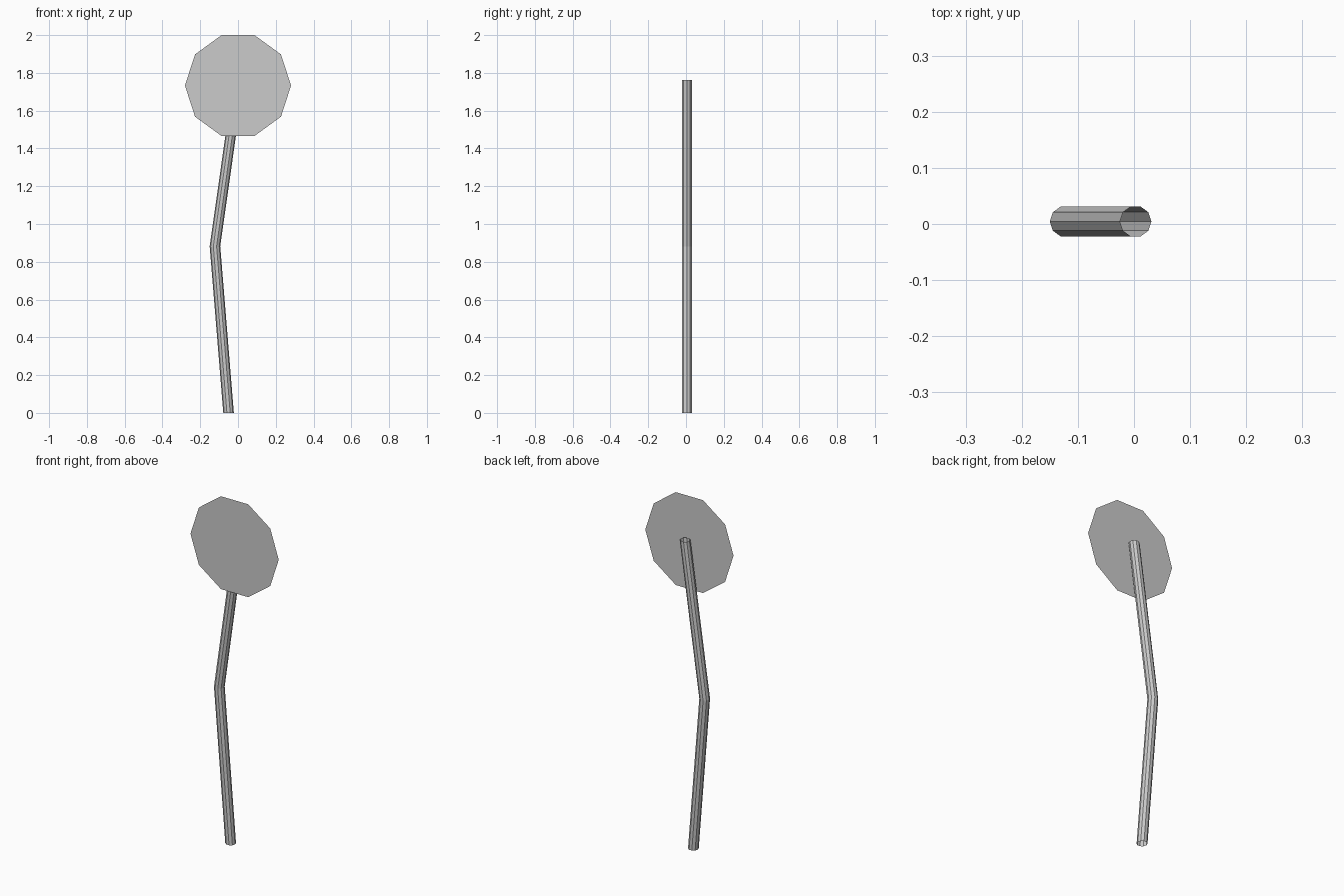
import bpy, bmesh
from math import pi
from mathutils import Matrix, Vector

if "Cube" in bpy.data.objects:
    bpy.data.objects.remove(bpy.data.objects["Cube"])

SIDES = 10


def finish(bm, name):
    mesh = bpy.data.meshes.new(name)
    bm.to_mesh(mesh)
    bm.free()
    obj = bpy.data.objects.new(name, mesh)
    bpy.context.collection.objects.link(obj)
    return obj


def ring(bm, center, radius):
    step = 2 * pi / SIDES
    return [bm.verts.new(Vector(center) + Matrix.Rotation(i * step, 3, 'Z') @ Vector((radius, 0, 0)))
            for i in range(SIDES)]


# Bent post: open ten-sided tube with level rings
bm = bmesh.new()
path = [(-0.05, 0.0045, 0), (-0.122, 0.0045, 0.882), (0.003, 0.0045, 1.762)]
rings = [ring(bm, p, 0.028) for p in path]
for low, high in zip(rings, rings[1:]):
    for i in range(SIDES):
        j = (i + 1) % SIDES
        bm.faces.new((low[i], low[j], high[j], high[i]))
finish(bm, "bent_post")

# Sign plate: flat decagon facing the front
bm = bmesh.new()
bm.faces.new(ring(bm, (0, 0, 0), 0.281))
bm.transform(Matrix.Translation((0, -0.031, 1.733)) @ Matrix.Rotation(pi / 2, 4, 'X'))
finish(bm, "sign_plate")
